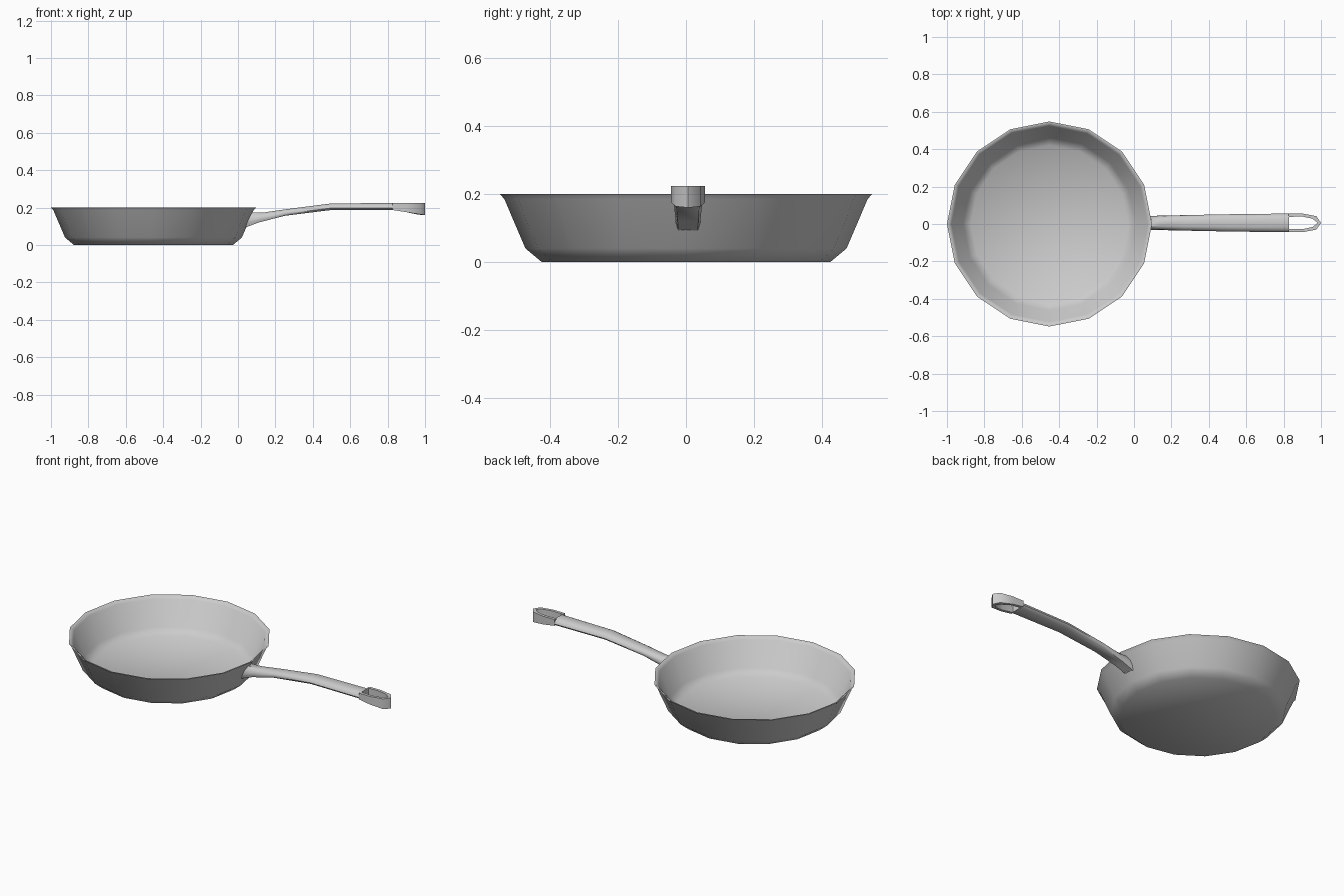
import bpy, bmesh, math

if "Cube" in bpy.data.objects:
    bpy.data.objects.remove(bpy.data.objects["Cube"])

PAN_X = -0.452
HANDLE_Y = 0.006


def finish(name, bm, angle):
    bmesh.ops.recalc_face_normals(bm, faces=bm.faces[:])
    mesh = bpy.data.meshes.new(name)
    bm.to_mesh(mesh)
    bm.free()
    ob = bpy.data.objects.new(name, mesh)
    bpy.context.collection.objects.link(ob)
    bpy.ops.object.select_all(action='DESELECT')
    ob.select_set(True)
    bpy.context.view_layer.objects.active = ob
    bpy.ops.object.shade_smooth_by_angle(angle=math.radians(angle))
    return ob


def bridge(bm, a, b, closed=True):
    n = len(a)
    for i in range(n if closed else n - 1):
        j = (i + 1) % n
        bm.faces.new((a[i], a[j], b[j], b[i]))


# Pan body: 16-sided turned profile, outside from base to rim, then inside to floor
profile = [(0.425, 0), (0.473, 0.04), (0.535, 0.185), (0.548, 0.2),
           (0.540, 0.2), (0.524, 0.185), (0.462, 0.045), (0.42, 0.012)]
bm = bmesh.new()
rings = []
for r, z in profile:
    rings.append([bm.verts.new((PAN_X + r * math.cos(i * math.pi / 8),
                                r * math.sin(i * math.pi / 8), z))
                  for i in range(16)])
for a, b in zip(rings, rings[1:]):
    bridge(bm, a, b)
bm.faces.new(rings[0])
bm.faces.new(rings[-1])
finish("pan_body", bm, 50)

# Handle grip: stations (x bottom, z bottom, x top, z top, half width)
stations = [(0.036, 0.092, 0.068, 0.172, 0.036),
            (0.11, 0.120, 0.14, 0.174, 0.038),
            (0.25, 0.156, 0.265, 0.192, 0.041),
            (0.50, 0.187, 0.50, 0.222, 0.046),
            (0.83, 0.187, 0.83, 0.224, 0.050)]
# Section: (side factor, height factor)
section = [(-0.8, 0.0), (-1, 0.3), (-0.9, 0.7), (-0.5, 1.0),
           (0.5, 1.0), (0.9, 0.7), (1, 0.3), (0.8, 0.0)]
bm = bmesh.new()
loops = []
for xb, zb, xt, zt, w in stations:
    loops.append([bm.verts.new((xb + (xt - xb) * t, HANDLE_Y + s * w,
                                zb + (zt - zb) * t)) for s, t in section])
for a, b in zip(loops, loops[1:]):
    bridge(bm, a, b)
bm.faces.new(loops[0])
bm.faces.new(loops[-1])
finish("handle_grip", bm, 50)

# Hanging loop: outer and inner outlines of one side, mirrored across the handle
half = [((0.825, 0.050), (0.825, 0.032)), ((0.90, 0.050), (0.90, 0.034)),
        ((0.975, 0.036), (0.955, 0.022)), ((1.0, 0.0), (0.982, 0.0))]
path = half + [((o[0], -o[1]), (i[0], -i[1])) for o, i in half[-2::-1]]


def bottom(x):
    return 0.187 - 0.027 * (x - 0.825) / 0.175


bm = bmesh.new()
lines = [[], [], [], []]
for o, i in path:
    corners = [(o, bottom(o[0])), (o, 0.224), (i, 0.224), (i, bottom(o[0]))]
    for line, (p, z) in zip(lines, corners):
        line.append(bm.verts.new((p[0], HANDLE_Y + p[1], z)))
for k in range(4):
    bridge(bm, lines[k], lines[(k + 1) % 4], closed=False)
for end in (0, -1):
    bm.faces.new([line[end] for line in lines])
finish("hanging_loop", bm, 45)
